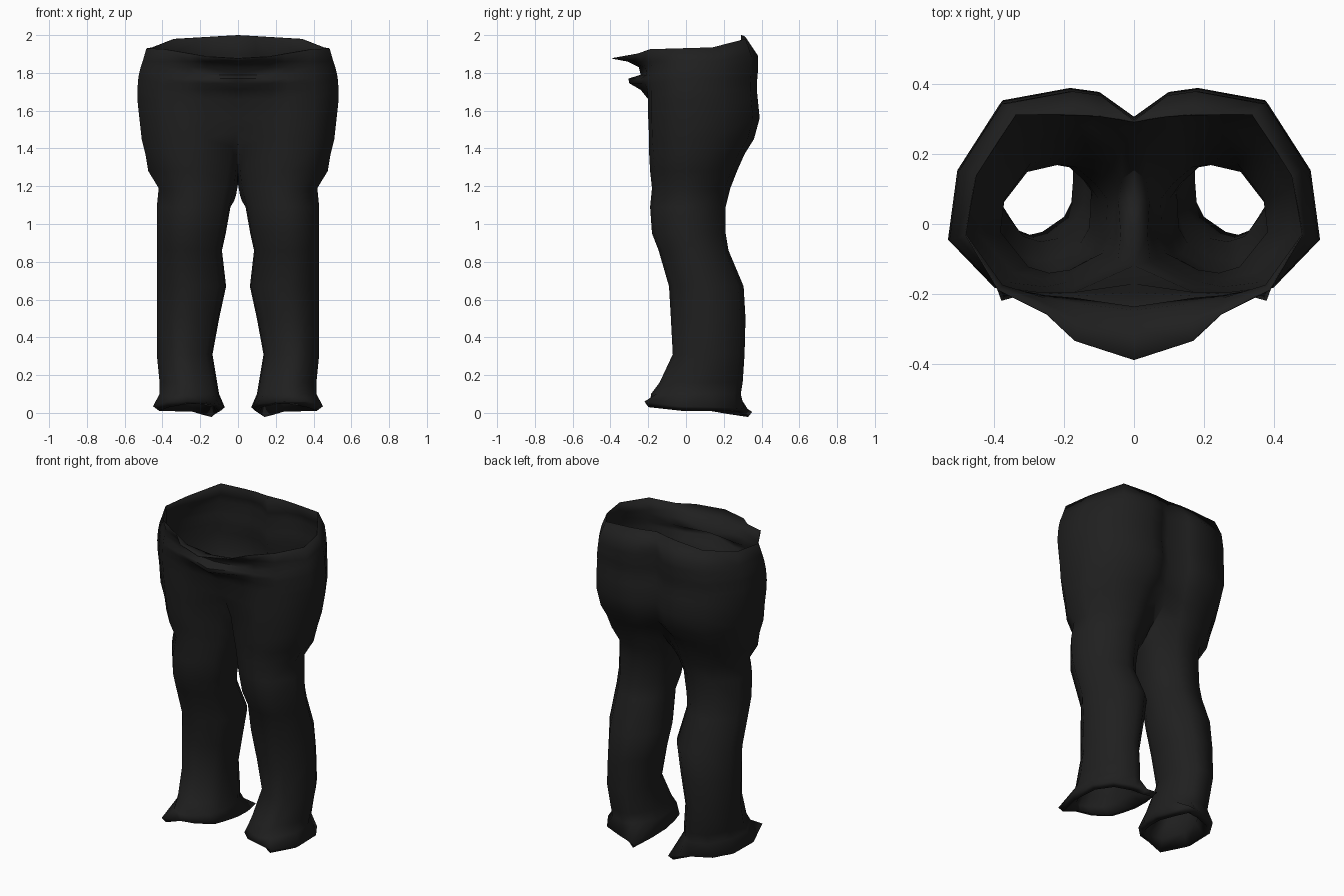
import bpy
import bmesh

cube = bpy.data.objects.get("Cube")
if cube:
    bpy.data.objects.remove(cube)

fabric = bpy.data.materials.new("charcoal_fabric")
fabric.use_nodes = True
COLOUR = (0.014, 0.014, 0.014, 1)
fabric.diffuse_color = COLOUR
bsdf = fabric.node_tree.nodes["Principled BSDF"]
bsdf.inputs["Base Color"].default_value = COLOUR
bsdf.inputs["Roughness"].default_value = 0.9

# Cross-sections: (inner to outer, front to back). Points 0-9 are the outer arc.
ARC = 10
LEG = [(.12, .17), (.38, .03), (.57, 0), (.76, .06), (1, .36), (.97, .64), (.74, .93),
       (.45, 1), (.28, .97), (.11, .83), (0, .68), (0, .5), (.02, .32)]
HIP = [(0, .12), (.33, 0), (.5, 0), (.75, .03), (1, .27), (.95, .61), (.72, .94),
       (.35, 1), (.19, .98), (0, .86), (0, .68), (0, .5), (0, .28)]
# Height of the crotch seam at each inner point, from front centre under to back
SEAM = {0: 1.5, 12: 1.36, 11: 1.21, 10: 1.26, 9: 1.43}
SEAM_BASE = 1.09

# Leg rings: height, inner x, outer x, front y, back y, blend towards hip shape
LEG_ROWS = [
    (.10, .10, .415, -.185, .29, 0), (.16, .11, .415, -.14, .30, 0),
    (.31, .135, .43, -.07, .31, 0), (.50, .10, .43, -.08, .315, 0),
    (.67, .063, .43, -.09, .305, 0), (.86, .085, .43, -.145, .225, 0),
    (.95, .065, .43, -.18, .21, 0), (1.09, .04, .43, -.19, .21, 0),
    (1.19, .02, .42, -.18, .235, .1), (1.28, .01, .475, -.19, .27, .3),
    (1.37, .005, .49, -.195, .31, .5), (1.45, 0, .51, -.195, .36, 1),
]
# Hip rings: height, outer x, front y, back y, then front y at centre and beside it
HIP_ROWS = [
    (1.56, .522, -.20, .39, -.175, -.20), (1.66, .533, -.20, .38, -.20, -.20),
    (1.71, .533, -.20, .375, -.24, -.21), (1.745, .53, -.20, .375, -.30, -.235),
    (1.77, .528, -.20, .378, -.305, -.24), (1.79, .525, -.20, .38, -.24, -.215),
    (1.83, .515, -.20, .38, -.25, -.23), (1.86, .505, -.195, .38, -.31, -.27),
]
# Waist edge, from the front lip round to the raised back
WAIST = [(0, -.39, 1.875), (.17, -.335, 1.885), (.25, -.26, 1.9), (.39, -.19, 1.925),
         (.485, -.03, 1.93), (.455, .14, 1.935), (.34, .315, 1.98), (.17, .315, 1.99),
         (.09, .31, 1.995), (0, .295, 2)]
# Hem edge, lifted at the outer toe corner and dropped at the inner heel
HEM = [(.10, -.08, .045), (.18, -.16, .055), (.27, -.19, .06), (.38, -.22, .06),
       (.45, -.03, .035), (.44, .15, .03), (.37, .26, .025), (.25, .31, .02),
       (.18, .33, .015), (.12, .35, .005), (.085, .22, .015), (.07, .1, .03),
       (.08, 0, .04)]

bm = bmesh.new()


def ring(points):
    return [bm.verts.new(p) for p in points]


def bridge(low, high, count, closed):
    n = count if closed else count - 1
    for i in range(n):
        j = (i + 1) % count
        bm.faces.new((low[i], low[j], high[j], high[i]))


# Leg, whose inner side dips to the crotch seam
rings = [ring(HEM)]
for z, xi, xo, yf, yb, mix in LEG_ROWS:
    points = []
    for i, ((u0, v0), (u1, v1)) in enumerate(zip(LEG, HIP)):
        u, v = u0 + (u1 - u0) * mix, v0 + (v1 - v0) * mix
        height = z
        if i in SEAM and z > SEAM_BASE:
            t = (z - SEAM_BASE) / (LEG_ROWS[-1][0] - SEAM_BASE)
            height = SEAM_BASE + t * (SEAM[i] - SEAM_BASE)
        points.append((xi + u * (xo - xi), yf + v * (yb - yf), height))
    rings.append(ring(points))
for low, high in zip(rings, rings[1:]):
    bridge(low, high, len(LEG), True)

# Hips continue the outer arc above the crotch
last = rings[-1][:ARC]
for z, xo, yf, yb, centre, side in HIP_ROWS:
    points = [[u * xo, yf + v * (yb - yf), z] for u, v in HIP[:ARC]]
    points[0][1], points[1][1] = centre, side
    points[2][1] = (side + yf) / 2
    for i in range(6, ARC):
        points[i][2] += max(0, z - 1.75) * .3
    row = ring(points)
    bridge(last, row, ARC, False)
    last = row
bridge(last, ring(WAIST), ARC, False)

mesh = bpy.data.meshes.new("trousers")
bm.to_mesh(mesh)
bm.free()
mesh.materials.append(fabric)
trousers = bpy.data.objects.new("trousers", mesh)
bpy.context.collection.objects.link(trousers)

# Mirror the half to make both legs
mirror = trousers.modifiers.new("other_leg", "MIRROR")
mirror.use_clip = True
mirror.merge_threshold = .001

# Lining inside, thick in the legs and thin at the waist
group = trousers.vertex_groups.new(name="lining_depth")
for v in mesh.vertices:
    group.add([v.index], min(1, max(.1, (1.6 - v.co.z) / .4)), "REPLACE")
lining = trousers.modifiers.new("lining", "SOLIDIFY")
lining.thickness = .04
lining.offset = -1
lining.vertex_group = group.name

bpy.ops.object.select_all(action="DESELECT")
trousers.select_set(True)
bpy.context.view_layer.objects.active = trousers
bpy.ops.object.shade_smooth_by_angle(angle=1.2)
